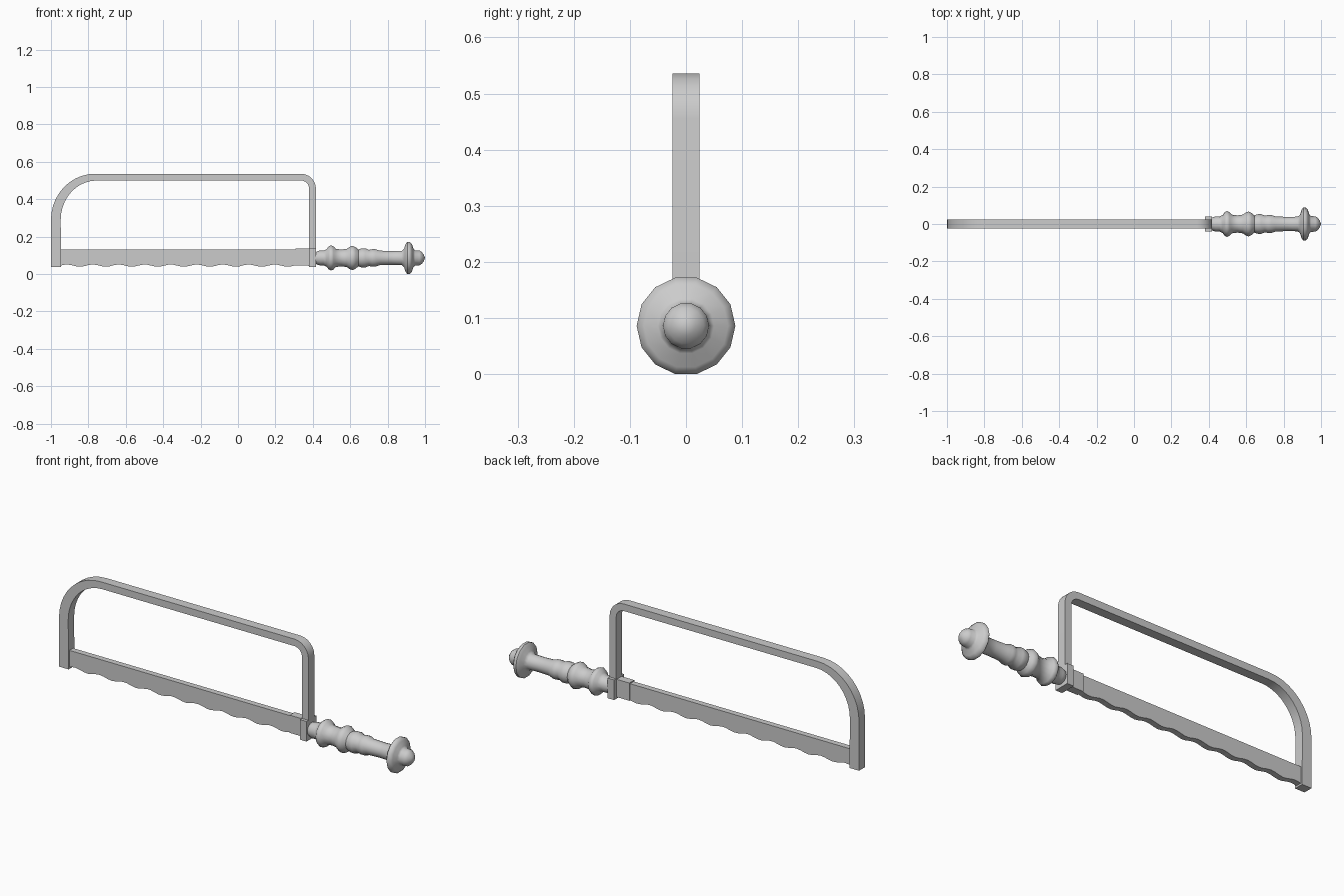
import bpy, bmesh, math

if "Cube" in bpy.data.objects:
    bpy.data.objects.remove(bpy.data.objects["Cube"])

AXIS_Z = 0.086


def finish(name, bm, smooth_angle=None):
    bmesh.ops.recalc_face_normals(bm, faces=bm.faces)
    mesh = bpy.data.meshes.new(name)
    bm.to_mesh(mesh)
    bm.free()
    ob = bpy.data.objects.new(name, mesh)
    bpy.context.collection.objects.link(ob)
    if smooth_angle:
        bpy.ops.object.select_all(action='DESELECT')
        bpy.context.view_layer.objects.active = ob
        ob.select_set(True)
        bpy.ops.object.shade_smooth_by_angle(angle=math.radians(smooth_angle))
    return ob


def box(name, x0, x1, half_y, z0, z1):
    bm = bmesh.new()
    bmesh.ops.create_cube(bm, size=1)
    for v in bm.verts:
        v.co = ((x0 + x1) / 2 + v.co.x * (x1 - x0), v.co.y * 2 * half_y,
                (z0 + z1) / 2 + v.co.z * (z1 - z0))
    return finish(name, bm)


def strip(name, side_a, side_b, half_y, smooth_angle):
    """Solid band between two matching xz outlines, thickened along y."""
    bm = bmesh.new()
    rings = [[bm.verts.new(c) for c in ((a[0], -half_y, a[1]), (b[0], -half_y, b[1]),
                                        (b[0], half_y, b[1]), (a[0], half_y, a[1]))]
             for a, b in zip(side_a, side_b)]
    for r, s in zip(rings, rings[1:]):
        for k in range(4):
            bm.faces.new((r[k], r[(k + 1) % 4], s[(k + 1) % 4], s[k]))
    bm.faces.new(rings[0])
    bm.faces.new(rings[-1])
    return finish(name, bm, smooth_angle)


def arc(cx, cz, rx, rz, start, end, n):
    return [(cx + rx * math.cos(math.radians(start + (end - start) * i / n)),
             cz + rz * math.sin(math.radians(start + (end - start) * i / n)))
            for i in range(n + 1)]


# Bowed frame: large front corner, tight rear corner
outer = ([(-1.0, 0.037)] + arc(-0.765, 0.29, 0.235, 0.246, 180, 90, 10)
         + arc(0.337, 0.456, 0.08, 0.08, 90, 0, 6) + [(0.417, 0.13)])
inner = ([(-0.946, 0.037)] + arc(-0.755, 0.29, 0.193, 0.21, 180, 90, 10)
         + arc(0.337, 0.457, 0.043, 0.043, 90, 0, 6) + [(0.38, 0.13)])
strip("frame", outer, inner, 0.024, 30)

# Blade with scalloped cutting edge
teeth, steps, x0, x1 = 10, 6, -0.955, 0.39
n = teeth * steps
xs = [x0 + (x1 - x0) * i / n for i in range(n + 1)]
low = [(x, 0.045 - 0.006 * math.cos(2 * math.pi * (x + 0.846) / 0.139)) for x in xs]
strip("blade", [(x, 0.131) for x in xs], low, 0.015, 30)

# Blade clamp and handle bracket
box("blade_clamp", 0.308, 0.385, 0.02, 0.045, 0.136)
box("handle_bracket", 0.38, 0.417, 0.04, 0.037, 0.14)

# Turned handle, lathed around the x axis with 14 sides
profile = [(0.41, 0.030), (0.425, 0.037), (0.44, 0.041), (0.457, 0.040), (0.474, 0.048),
           (0.485, 0.063), (0.497, 0.069), (0.511, 0.063), (0.523, 0.050), (0.553, 0.046),
           (0.582, 0.050), (0.597, 0.061), (0.613, 0.067), (0.629, 0.059), (0.643, 0.046),
           (0.66, 0.052), (0.68, 0.053), (0.70, 0.044), (0.717, 0.048), (0.735, 0.048),
           (0.757, 0.040), (0.82, 0.038), (0.875, 0.039), (0.888, 0.050), (0.895, 0.075),
           (0.905, 0.088), (0.919, 0.088), (0.930, 0.075), (0.938, 0.050), (0.946, 0.042),
           (0.970, 0.041), (0.983, 0.032), (0.994, 0.017)]
SIDES = 14
bm = bmesh.new()
rings = []
for x, r in profile:
    rings.append([bm.verts.new((x, r * math.cos(2 * math.pi * k / SIDES),
                                AXIS_Z + r * math.sin(2 * math.pi * k / SIDES)))
                  for k in range(SIDES)])
for r, s in zip(rings, rings[1:]):
    for k in range(SIDES):
        j = (k + 1) % SIDES
        bm.faces.new((r[k], r[j], s[j], s[k]))
bm.faces.new(rings[0])
tip = bm.verts.new((1.0, 0, AXIS_Z))
for k in range(SIDES):
    bm.faces.new((rings[-1][k], rings[-1][(k + 1) % SIDES], tip))
finish("handle", bm, 50)
